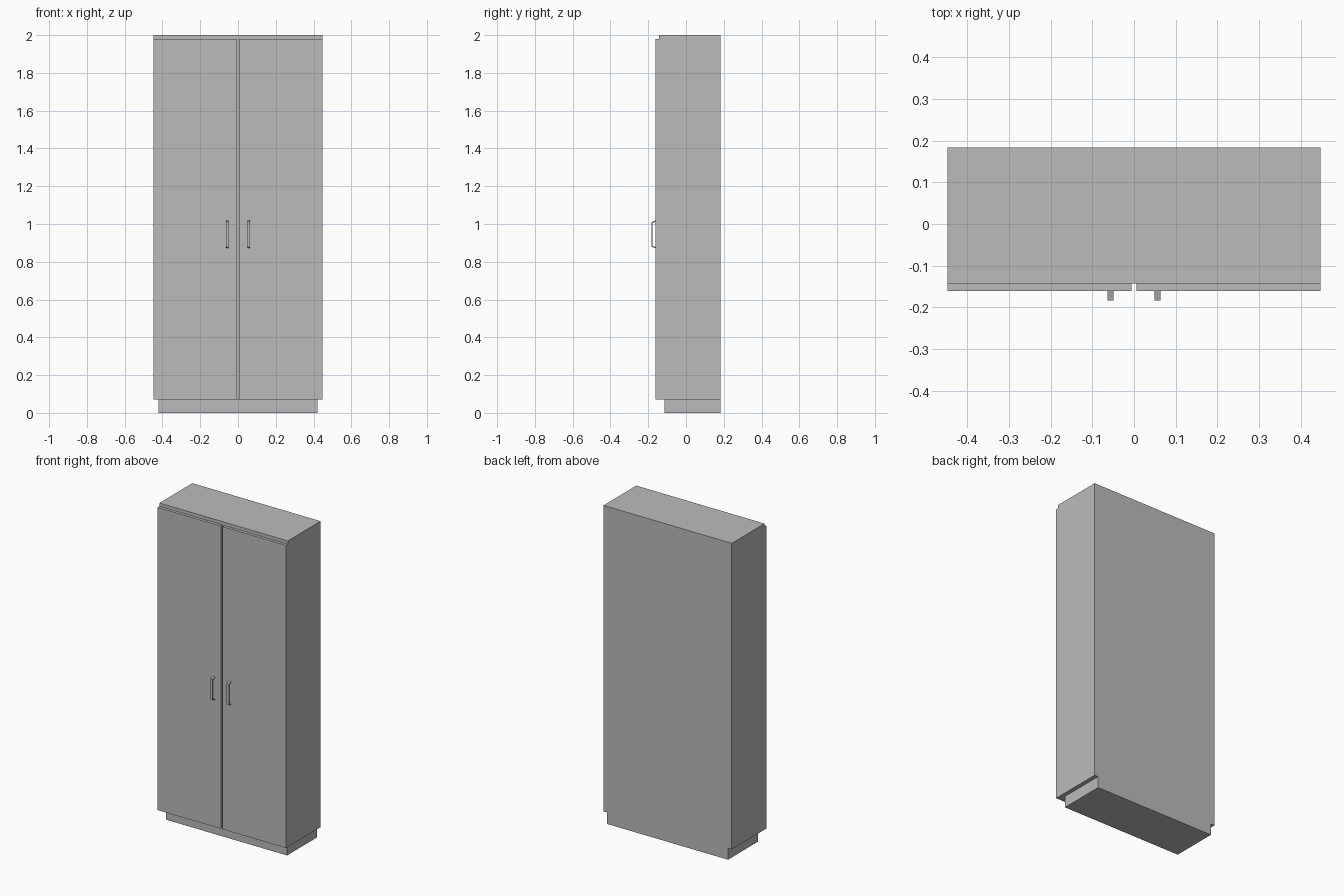
import bpy
import bmesh

cube = bpy.data.objects.get("Cube")
if cube:
    bpy.data.objects.remove(cube, do_unlink=True)

GREY = (0.5, 0.5, 0.5, 1.0)
grey = bpy.data.materials.new("plain grey")
grey.use_nodes = True
grey.diffuse_color = GREY
grey.node_tree.nodes["Principled BSDF"].inputs["Base Color"].default_value = GREY


def finish(name, bm):
    bmesh.ops.recalc_face_normals(bm, faces=bm.faces)
    mesh = bpy.data.meshes.new(name)
    bm.to_mesh(mesh)
    bm.free()
    mesh.materials.append(grey)
    obj = bpy.data.objects.new(name, mesh)
    bpy.context.collection.objects.link(obj)
    return obj


def box(name, low, high):
    """Box between two opposite corners."""
    bm = bmesh.new()
    bmesh.ops.create_cube(bm, size=1)
    for v in bm.verts:
        v.co = [(a + b) / 2 + c * (b - a) for a, b, c in zip(low, high, v.co)]
    return finish(name, bm)


def extrude_side_profile(name, points, x0, x1):
    """Closed (y, z) outline extruded along x."""
    bm = bmesh.new()
    face = bm.faces.new([bm.verts.new((x0, y, z)) for y, z in points])
    ext = bmesh.ops.extrude_face_region(bm, geom=[face])
    verts = [g for g in ext["geom"] if isinstance(g, bmesh.types.BMVert)]
    bmesh.ops.translate(bm, verts=verts, vec=(x1 - x0, 0, 0))
    return finish(name, bm)


HALF_W, BACK = 0.447, 0.183
DOOR_BACK, DOOR_FRONT = -0.143, -0.161
BASE_TOP = 0.072

# Recessed plinth and main carcass
box("plinth", (-0.421, -0.113, 0), (0.421, BACK, BASE_TOP))
box("cabinet_body", (-HALF_W, DOOR_BACK, BASE_TOP), (HALF_W, BACK, 2))

# Bracket-shaped handle outline with slightly slanted ends
MID, OUT = 0.945, -0.183
upper = [(DOOR_FRONT, 0.073), (OUT, 0.066), (OUT + 0.006, 0.06), (DOOR_FRONT, 0.067)]
outer, inner = upper[:2], upper[2:]
outline = ([(y, MID + h) for y, h in outer]
           + [(y, MID - h) for y, h in reversed(outer)]
           + [(y, MID - h) for y, h in reversed(inner)]
           + [(y, MID + h) for y, h in inner])

# Pair of doors, each with a handle near the centre gap
for side, s in (("left", 1), ("right", -1)):
    xs = sorted((s * 0.006, s * HALF_W))
    box(side + "_door", (xs[0], DOOR_FRONT, BASE_TOP), (xs[1], DOOR_BACK, 1.979))
    hx = sorted((s * 0.049, s * 0.064))
    extrude_side_profile(side + "_handle", outline, *hx)
